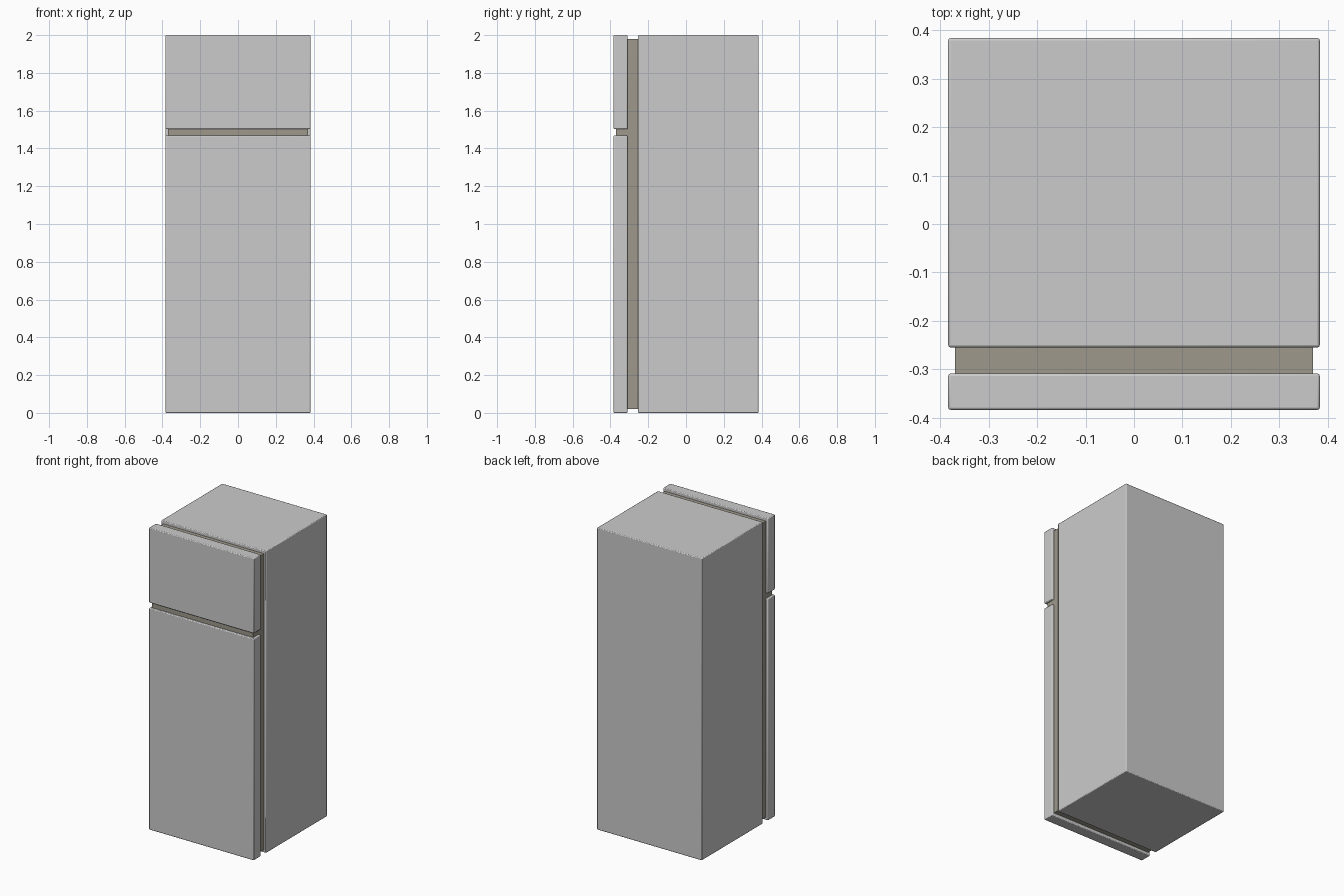
import bpy

if "Cube" in bpy.data.objects:
    bpy.data.objects.remove(bpy.data.objects["Cube"])


def box(name, x, y, z, bevel=0.0):
    """Box from (min, max) ranges, with optional rounded edges."""
    bpy.ops.mesh.primitive_cube_add(
        size=1, location=[(a + b) / 2 for a, b in (x, y, z)])
    ob = bpy.context.object
    ob.name = name
    ob.scale = [b - a for a, b in (x, y, z)]
    bpy.ops.object.transform_apply(location=False, rotation=False, scale=True)
    if bevel:
        mod = ob.modifiers.new("rounded_edges", 'BEVEL')
        mod.width = bevel
        mod.segments = 2
        bpy.ops.object.shade_smooth_by_angle()
    return ob


W = 0.384  # half width and half depth

# Main cabinet
box("cabinet", (-W, W), (-0.255, W), (0, 2), 0.005)

# Doors: large fridge door below, freezer door above
box("fridge_door", (-W, W), (-W, -0.309), (0, 1.468), 0.005)
box("freezer_door", (-W, W), (-W, -0.309), (1.503, 2), 0.005)

# Recessed door seal, filling the gaps behind and between the doors
seal = box("door_seal", (-0.37, 0.37), (-0.37, -0.255), (0.02, 1.98))
mat = bpy.data.materials.new("seal_brown")
mat.diffuse_color = (0.34, 0.315, 0.26, 1)
mat.use_nodes = True
mat.node_tree.nodes["Principled BSDF"].inputs["Base Color"].default_value = mat.diffuse_color
seal.data.materials.append(mat)
